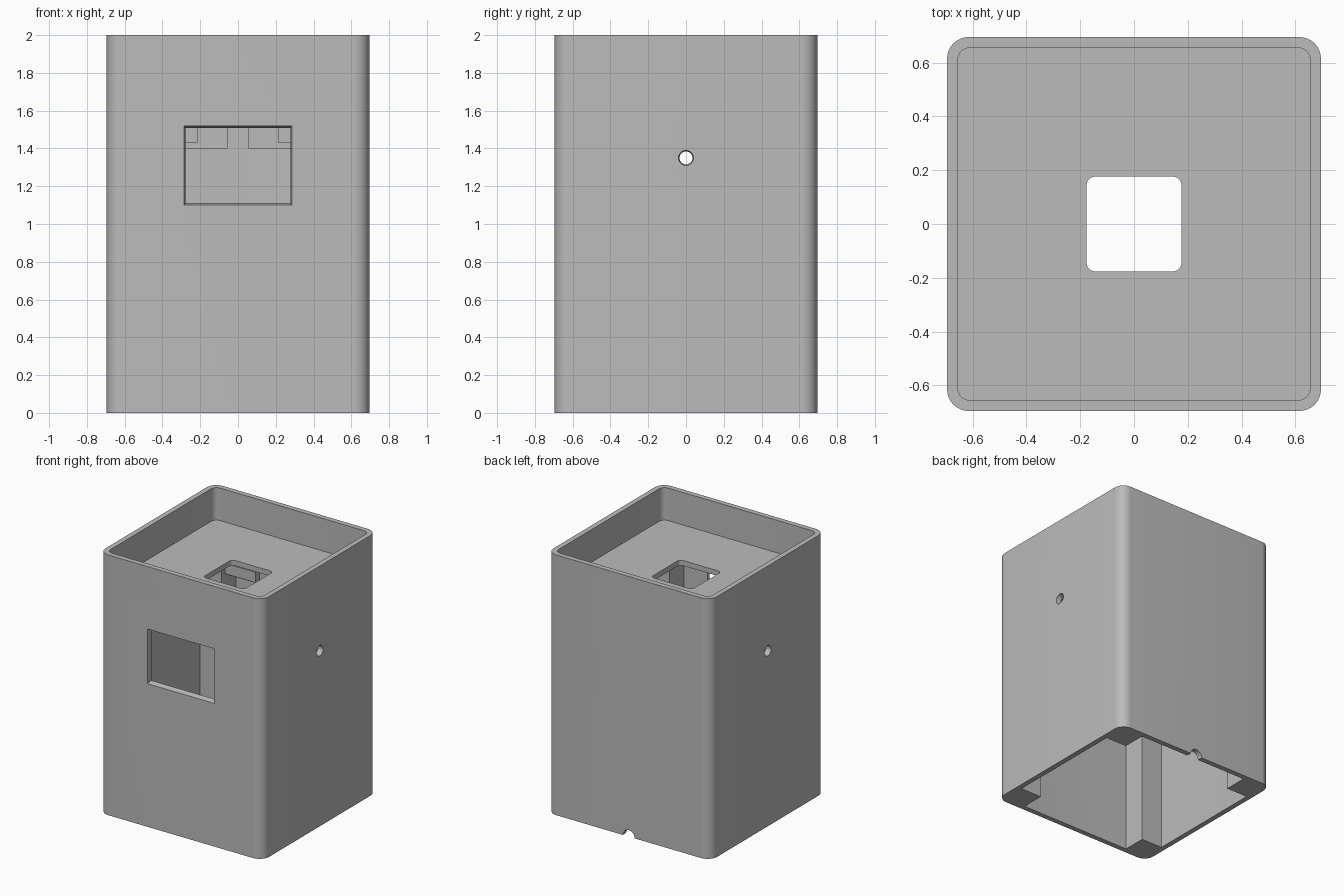
import bpy, bmesh, math
from mathutils import Matrix

if "Cube" in bpy.data.objects:
    bpy.data.objects.remove(bpy.data.objects["Cube"], do_unlink=True)

grey = bpy.data.materials.new("plain_grey")
grey.use_nodes = True
COLOUR = (0.5, 0.5, 0.5, 1)
grey.diffuse_color = COLOUR
grey.node_tree.nodes["Principled BSDF"].inputs["Base Color"].default_value = COLOUR


def finish(name, bm):
    bmesh.ops.recalc_face_normals(bm, faces=bm.faces)
    mesh = bpy.data.meshes.new(name)
    bm.to_mesh(mesh)
    bm.free()
    mesh.materials.append(grey)
    obj = bpy.data.objects.new(name, mesh)
    bpy.context.collection.objects.link(obj)
    return obj


def rounded_prism(name, half, radius, z0, z1, steps=10):
    """Square prism with rounded vertical edges."""
    bm = bmesh.new()
    ring = []
    for quarter in range(4):
        mid = math.radians(45 + 90 * quarter)
        cx = math.copysign(half - radius, math.cos(mid))
        cy = math.copysign(half - radius, math.sin(mid))
        for i in range(steps + 1):
            a = math.radians(90 * (quarter + i / steps))
            ring.append(bm.verts.new((cx + radius * math.cos(a), cy + radius * math.sin(a), z0)))
    face = bm.faces.new(ring)
    top = bmesh.ops.extrude_face_region(bm, geom=[face])["geom"]
    bmesh.ops.translate(bm, vec=(0, 0, z1 - z0), verts=[v for v in top if isinstance(v, bmesh.types.BMVert)])
    return finish(name, bm)


def box(name, x0, x1, y0, y1, z0, z1):
    bm = bmesh.new()
    bmesh.ops.create_cube(bm, size=1)
    for v in bm.verts:
        v.co.x = x1 if v.co.x > 0 else x0
        v.co.y = y1 if v.co.y > 0 else y0
        v.co.z = z1 if v.co.z > 0 else z0
    return finish(name, bm)


def cylinder(name, r_in, r_out, depth, matrix):
    bm = bmesh.new()
    bmesh.ops.create_cone(bm, cap_ends=True, segments=32, radius1=r_in, radius2=r_out, depth=depth, matrix=matrix)
    return finish(name, bm)


HALF, INNER = 0.695, 0.655
FLOOR_TOP, FLOOR_BOTTOM = 1.75, 1.71

# Outer shell, with top tray and open lower chamber
shell = rounded_prism("shell", HALF, 0.08, 0, 2)
cutters = [
    rounded_prism("tray_cutter", INNER, 0.045, FLOOR_TOP, 2.1),
    rounded_prism("chamber_cutter", INNER, 0.045, -0.1, FLOOR_BOTTOM),
    rounded_prism("floor_hole_cutter", 0.176, 0.03, 1.6, 1.9),
]

# Front window with sloping edges
window = box("window_cutter", -0.285, 0.285, -HALF - 0.001, -0.64, 1.10, 1.52)
for v in window.data.vertices:
    if v.co.y > -0.66:
        v.co.x *= 0.96
        v.co.z += 0.015 if v.co.z < 1.3 else -0.015
cutters.append(window)

# Side holes and the cable notch at the back
for side in (-1, 1):
    turn = Matrix.Translation((side * 0.675, 0, 1.35)) @ Matrix.Rotation(side * math.pi / 2, 4, "Y")
    cutters.append(cylinder("side_hole_cutter", 0.033, 0.041, 0.06, turn))
turn = Matrix.Translation((0, 0.675, 0)) @ Matrix.Rotation(math.pi / 2, 4, "X")
cutters.append(cylinder("notch_cutter", 0.05, 0.05, 0.08, turn))

bpy.context.view_layer.objects.active = shell
for cutter in cutters:
    cutter.hide_render = True
    mod = shell.modifiers.new(cutter.name, "BOOLEAN")
    mod.operation = "DIFFERENCE"
    mod.solver = "EXACT"
    mod.object = cutter
    bpy.ops.object.modifier_apply(modifier=mod.name)
for cutter in cutters:
    bpy.data.objects.remove(cutter, do_unlink=True)

bpy.ops.object.select_all(action="DESELECT")
shell.select_set(True)
bpy.ops.object.shade_smooth_by_angle(angle=math.radians(30))

# Corner posts and rear mounting blocks inside the chamber
for sx, side in ((-1, "right"), (1, "left")):
    for sy, end in ((-1, "front"), (1, "back")):
        xs = sorted((sx * 0.475, sx * 0.66))
        ys = sorted((sy * 0.475, sy * 0.66))
        box(f"{end}_{side}_post", *xs, *ys, 0, FLOOR_BOTTOM + 0.01)
    box(f"{side}_rear_block", *sorted((sx * 0.055, sx * 0.48)), 0.57, 0.66, 1.40, 1.51)
    box(f"{side}_rear_step", *sorted((sx * 0.215, sx * 0.48)), 0.52, 0.575, 1.43, 1.51)
